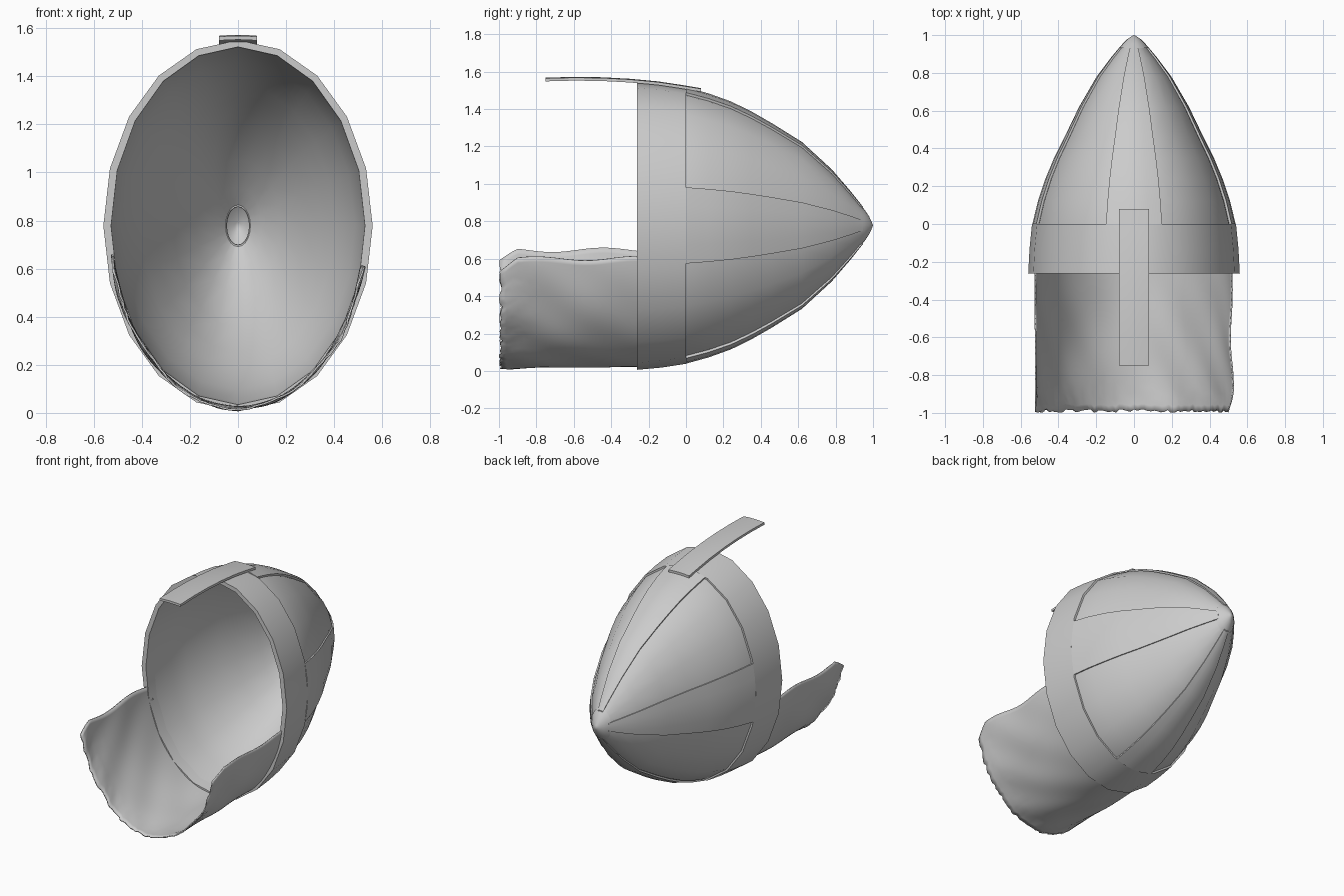
import bpy, bmesh, math, random
from math import sin, cos, radians

random.seed(4)
cube = bpy.data.objects.get("Cube")
if cube:
    bpy.data.objects.remove(cube, do_unlink=True)

CZ = 0.778  # height of the helmet axis
steel = bpy.data.materials.new("grey steel")
steel.use_nodes = True
GREY = (0.6, 0.6, 0.6, 1)
steel.diffuse_color = GREY
steel.node_tree.nodes["Principled BSDF"].inputs["Base Color"].default_value = GREY


def finish(name, bm, angle=30):
    bmesh.ops.remove_doubles(bm, verts=bm.verts, dist=1e-5)
    bmesh.ops.recalc_face_normals(bm, faces=bm.faces)
    mesh = bpy.data.meshes.new(name)
    bm.to_mesh(mesh)
    bm.free()
    mesh.materials.append(steel)
    ob = bpy.data.objects.new(name, mesh)
    bpy.context.collection.objects.link(ob)
    bpy.ops.object.select_all(action='DESELECT')
    ob.select_set(True)
    bpy.context.view_layer.objects.active = ob
    bpy.ops.object.shade_smooth_by_angle(angle=radians(angle))
    return ob


def point(y, rx, rz, a):
    """Point on the elliptical cross-section, angle measured from the top."""
    return (rx * sin(a), y, CZ + rz * cos(a))


def skin(bm, rows, close_rows=False, close_cols=False):
    """Join a grid of points with quads."""
    vs = [[bm.verts.new(p) for p in row] for row in rows]
    n, m = len(vs), len(vs[0])
    for i in range(n if close_rows else n - 1):
        for j in range(m if close_cols else m - 1):
            i2, j2 = (i + 1) % n, (j + 1) % m
            bm.faces.new((vs[i][j], vs[i][j2], vs[i2][j2], vs[i2][j]))
    return vs


def revolve(name, profile, closed=False, angle=30):
    bm = bmesh.new()
    ring = [radians(18 * k) for k in range(20)]
    skin(bm, [[point(*p, a) for a in ring] for p in profile], closed, True)
    bmesh.ops.dissolve_degenerate(bm, edges=bm.edges, dist=1e-5)
    return finish(name, bm, angle)


# Outer surface of the bowl: y, half width, half height
BOWL = [(0.0, 0.527, 0.728), (0.12, 0.498, 0.695), (0.24, 0.458, 0.652),
        (0.35, 0.412, 0.598), (0.46, 0.357, 0.535), (0.62, 0.28, 0.435),
        (0.78, 0.187, 0.288), (0.88, 0.112, 0.172), (0.945, 0.058, 0.09)]

# Bowl with inner lining
inner = [(y - 0.006, rx - 0.012, rz - 0.012) for y, rx, rz in BOWL]
revolve("bowl", [(-0.255, 0.545, 0.757)] + BOWL + inner[::-1]
        + [(-0.255, 0.53, 0.745)], closed=True, angle=40)

# Brow band
revolve("brow_band", [(-0.262, 0.56, 0.772), (-0.13, 0.553, 0.76),
                      (0.0, 0.54, 0.74), (0.0, 0.52, 0.72),
                      (-0.262, 0.528, 0.744)], closed=True)

# Four ribs running from the band to the tip
def rib(name, centre):
    bm = bmesh.new()
    rows = []
    for y, rx, rz in BOWL:
        arc = [radians(centre + d) for d in (-16, -8, 0, 8, 16)]
        outer = [point(y, rx + 0.011, rz + 0.011, a) for a in arc]
        under = [point(y, rx - 0.006, rz - 0.006, a) for a in arc]
        rows.append(outer + under[::-1])
    vs = skin(bm, rows, close_cols=True)
    bm.faces.new(vs[0])
    bm.faces.new(vs[-1])
    finish(name, bm)


for rib_name, centre in (("top_rib", 0), ("left_rib", 90),
                         ("bottom_rib", 180), ("right_rib", 270)):
    rib(rib_name, centre)

# Pointed tip cap
revolve("tip_cap", [(0.932, 0.05, 0.08), (0.932, 0.078, 0.11), (0.955, 0.06, 0.084),
                    (0.98, 0.034, 0.046), (0.994, 0.012, 0.016),
                    (1.0, 0.0, 0.0)], angle=50)

# Nose guard: a curved bar over the brow
bm = bmesh.new()
rows = []
for y, z in ((-0.75, 1.568), (-0.6, 1.572), (-0.45, 1.57), (-0.3, 1.562),
             (-0.15, 1.548), (-0.03, 1.53), (0.08, 1.512)):
    top = [(x, y, z - 0.6 * x * x) for x in (-0.08, -0.04, 0, 0.04, 0.08)]
    rows.append(top + [(x, y, h - 0.016) for x, _, h in top[::-1]])
vs = skin(bm, rows, close_cols=True)
bm.faces.new(vs[0])
bm.faces.new(vs[-1])
finish("nose_guard", bm)

# Neck guard: rumpled half tube with a ragged end
bm = bmesh.new()
COLS, ROWS = 72, 24
rag = [random.uniform(-0.004, 0.016) for _ in range(COLS + 1)]
rows = []
for i in range(ROWS + 1):
    t = i / ROWS
    row = []
    for j in range(COLS + 1):
        u = 2 * j / COLS - 1                      # -1 right edge, +1 left edge
        span = 76.5 if u > 0 else 80
        span += 0.9 * sin(9 * t + u) - 5 * max(0, t - 0.88) / 0.12
        a = radians(180 - u * span)
        y = -0.22 - 0.776 * t + rag[j] * max(0, t - 0.8) * 5
        w = 0.004 * sin(7 * u + 9 * t) + 0.004 * sin(17 * u - 11 * t)
        w = w * (0.3 + t) + random.uniform(-0.004, 0.004) * max(0, t - 0.7) * 3
        row.append(point(y, 0.53 + w, 0.752 + 0.6 * w + 0.008 * t, a))
    rows.append(row)
skin(bm, rows)
guard = finish("neck_guard", bm, 40)
thick = guard.modifiers.new("thickness", 'SOLIDIFY')
thick.thickness = 0.008
thick.offset = 0
